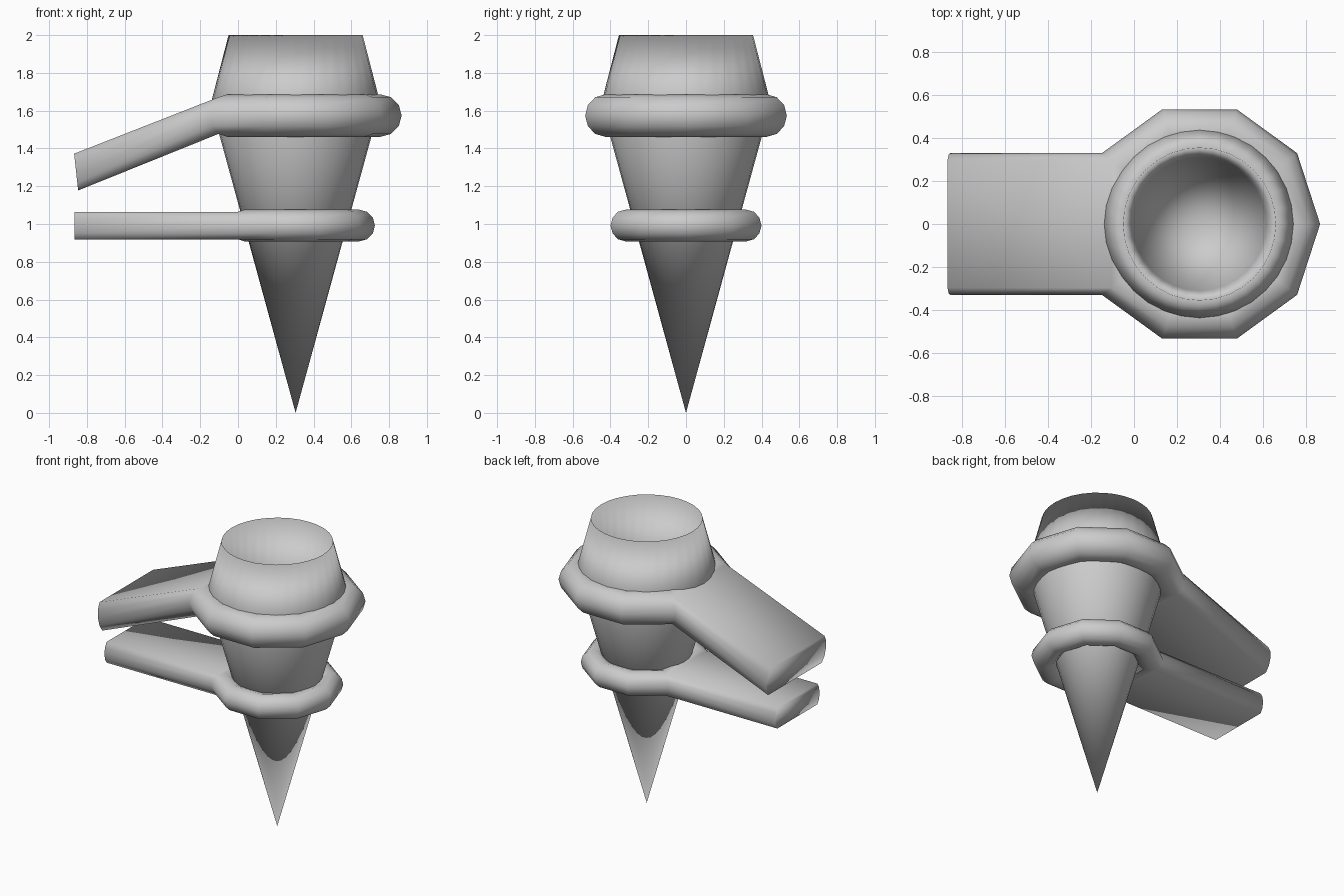
import bpy, bmesh
from math import sin, cos, radians

if "Cube" in bpy.data.objects:
    bpy.data.objects.remove(bpy.data.objects["Cube"])

CX = 0.305  # shared vertical axis of cone and rings


def finish(bm, name):
    bmesh.ops.recalc_face_normals(bm, faces=bm.faces)
    for f in bm.faces:
        f.smooth = True
    me = bpy.data.meshes.new(name)
    bm.to_mesh(me)
    bm.free()
    ob = bpy.data.objects.new(name, me)
    bpy.context.collection.objects.link(ob)
    return ob


def lathe(name, profile, segs):
    """Revolve (radius, z) points around the cone axis; both ends are tips."""
    bm = bmesh.new()
    rows = []
    for r, z in profile:
        n = segs if r > 0 else 1
        rows.append([bm.verts.new((CX + r * cos(radians(360 * i / segs)),
                                   r * sin(radians(360 * i / segs)), z)) for i in range(n)])
    for a, b in zip(rows, rows[1:]):
        for i in range(segs):
            j = (i + 1) % segs
            quad = [a[i % len(a)], a[j % len(a)], b[j % len(b)], b[i % len(b)]]
            bm.faces.new(list(dict.fromkeys(quad)))
    return finish(bm, name)


def bracket(name, major, z0, end_x, end_z, tilt):
    """Ten-sided ring whose rear section is drawn out into a flat arm."""
    minor = major / 4
    bm = bmesh.new()

    # ring: nine 12-sided loops, the tenth is left out for the arm
    loops = []
    for k in range(-4, 5):
        a = radians(36 * k)
        loop = []
        for m in range(12):
            t = radians(30 * m)
            rho = major + minor * cos(t)
            loop.append(bm.verts.new((CX + rho * cos(a), rho * sin(a), z0 + minor * sin(t))))
        loops.append(loop)
    for a, b in zip(loops, loops[1:]):
        for m in range(12):
            n = (m + 1) % 12
            bm.faces.new((a[m], a[n], b[n], b[m]))

    # arm: outer half of both open loops drawn back to the arm end
    front, back = loops[0], loops[-1]
    outer = [2, 1, 0, 11, 10]
    ends = []
    for loop in (front, back):
        ends.append([bm.verts.new((end_x - tilt * (loop[m].co.z - z0), loop[m].co.y,
                                   end_z + loop[m].co.z - z0)) for m in outer])
        for i in range(4):
            bm.faces.new((loop[outer[i]], loop[outer[i + 1]], ends[-1][i + 1], ends[-1][i]))
    # top and bottom plates
    for strip, e in (((4, 3, 2), 0), ((8, 9, 10), 4)):
        for m, n in zip(strip, strip[1:]):
            bm.faces.new((front[m], front[n], back[n], back[m]))
        bm.faces.new((front[strip[2]], back[strip[2]], ends[1][e], ends[0][e]))
    # end cap
    bm.faces.new(ends[0] + ends[1][::-1])
    return finish(bm, name)


# hollow cone: outside up to the rim, then back down the inside
lathe("torch_cone", [(0, 0), (0.449, 1.637), (0.355, 2.0), (0.31, 1.6), (0, 0.4)], 32)

# the two wall brackets
bracket("upper_bracket", 0.449, 1.574, -0.857, 1.275, 0.11)
bracket("lower_bracket", 0.336, 0.992, -0.865, 0.992, 0.0)
